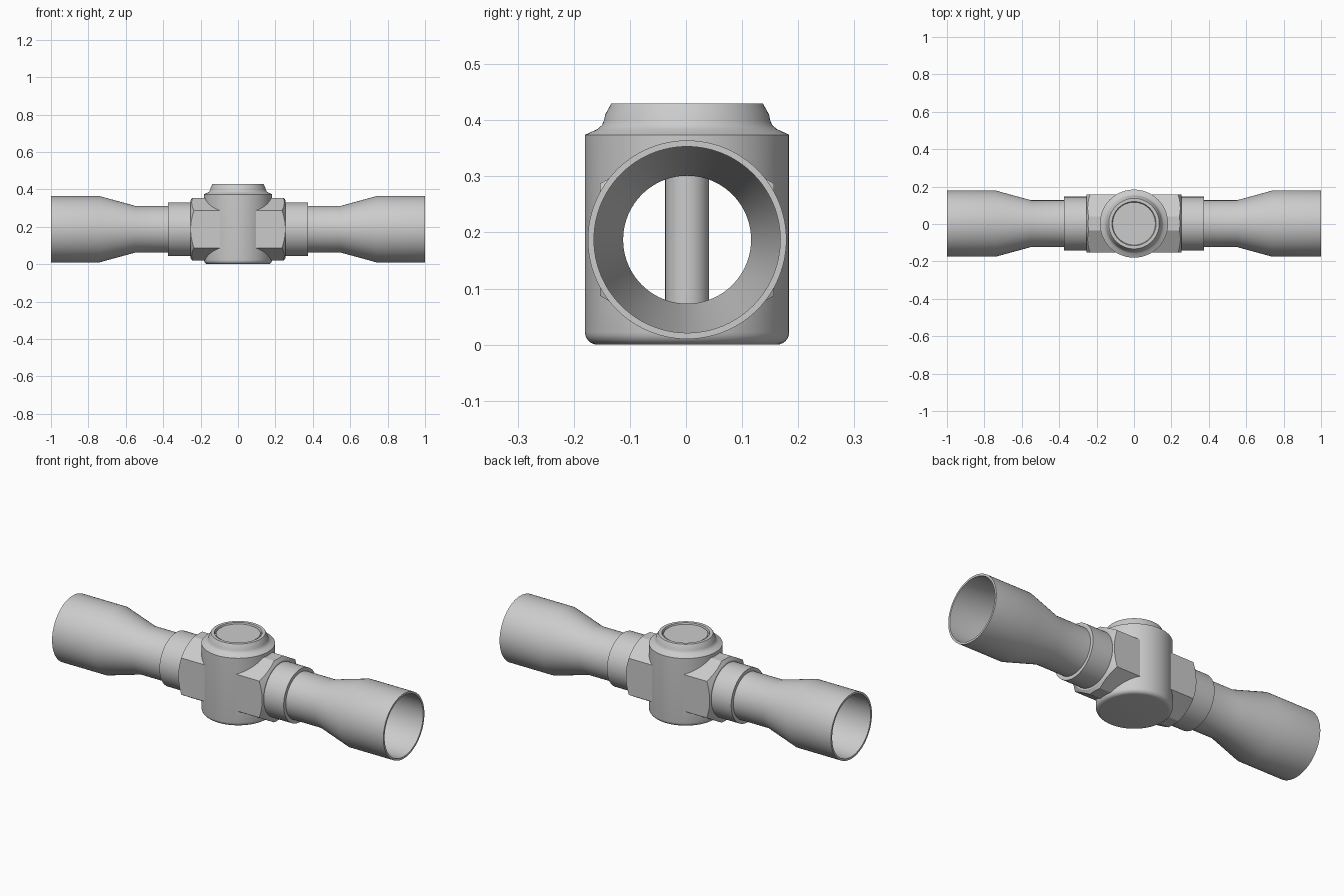
import bpy, bmesh
from math import radians, tau, cos, sin
from mathutils import Matrix, Vector

if "Cube" in bpy.data.objects:
    bpy.data.objects.remove(bpy.data.objects["Cube"])

CY, CZ = 0.002, 0.187          # pipe axis position
SEG = 96


def finish(name, bm):
    bmesh.ops.remove_doubles(bm, verts=bm.verts, dist=1e-5)
    bmesh.ops.recalc_face_normals(bm, faces=bm.faces)
    mesh = bpy.data.meshes.new(name)
    bm.to_mesh(mesh)
    bm.free()
    ob = bpy.data.objects.new(name, mesh)
    bpy.context.collection.objects.link(ob)
    smooth(ob)
    return ob


def smooth(ob):
    ob.data.shade_smooth()
    ob.data.set_sharp_from_angle(angle=radians(28))


def lathe(name, profile, axis, closed=False):
    """Revolve (radius, height) points around the vertical or the pipe axis."""
    bm = bmesh.new()
    rings = []
    for r, h in profile:
        ring = []
        for i in range(SEG):
            a = tau * i / SEG
            if axis == 'X':
                co = (h, CY + r * cos(a), CZ + r * sin(a))
            else:
                co = (r * cos(a), CY + r * sin(a), h)
            ring.append(bm.verts.new(co))
        rings.append(ring)
    pairs = list(zip(rings, rings[1:]))
    if closed:
        pairs.append((rings[-1], rings[0]))
    else:
        bm.faces.new(rings[0])
        bm.faces.new(rings[-1])
    for a, b in pairs:
        for i in range(SEG):
            j = (i + 1) % SEG
            bm.faces.new((a[i], a[j], b[j], b[i]))
    return finish(name, bm)


def boolean(ob, tool, operation):
    mod = ob.modifiers.new(operation, 'BOOLEAN')
    mod.operation, mod.object, mod.solver = operation, tool, 'EXACT'
    bpy.context.view_layer.objects.active = ob
    bpy.ops.object.modifier_apply(modifier=mod.name)
    bpy.data.objects.remove(tool)


# Wrench block: hexagon with trimmed top and bottom, its ends turned to a chamfer
hexagon = [(0.155, -0.1), (0.155, 0.1), (0.038, 0.168), (-0.038, 0.168),
           (-0.155, 0.1), (-0.155, -0.1), (-0.038, -0.168), (0.038, -0.168)]
bm = bmesh.new()
face = bm.faces.new([bm.verts.new((-0.3, CY + y, CZ + z)) for y, z in hexagon])
ext = bmesh.ops.extrude_face_region(bm, geom=[face])
bmesh.ops.translate(bm, vec=(0.6, 0, 0),
                    verts=[v for v in ext['geom'] if isinstance(v, bmesh.types.BMVert)])
block = finish("wrench_block", bm)
turned = lathe("end_turning", [(0.152, -0.255), (0.19, -0.232), (0.25, -0.2),
                               (0.25, 0.2), (0.19, 0.232), (0.152, 0.255)], 'X')
boolean(block, turned, 'INTERSECT')

# Upright body with rounded foot, shoulder, tapered neck and a recess for the window
R = 0.182
foot = [(R - 0.022 + 0.022 * sin(a), 0.022 - 0.022 * cos(a))
        for a in (radians(15 * k) for k in range(7))]
neck = [(R, 0.374), (0.160, 0.384), (0.152, 0.391), (0.148, 0.400),
        (0.146, 0.410), (0.135, 0.430), (0.118, 0.430), (0.114, 0.418)]
body = lathe("valve_body", foot + neck, 'Z')
boolean(body, block, 'UNION')

# Through bore
bore = lathe("bore_cutter", [(0.116, -0.4), (0.116, 0.4)], 'X')
boolean(body, bore, 'DIFFERENCE')
smooth(body)

# Window disc and the upright post inside the bore
lathe("window_disc", [(0.110, 0.410), (0.110, 0.425)], 'Z')
lathe("inner_post", [(0.039, 0.05), (0.039, 0.33)], 'Z')

# Pipe stubs with collar, waist and flared socket, one per side
stub = [(0.114, 0.20), (0.144, 0.20), (0.144, 0.375), (0.125, 0.375),
        (0.125, 0.55), (0.177, 0.74), (0.177, 1.0), (0.166, 1.0),
        (0.166, 0.74), (0.114, 0.55)]
for side, s in (("left", -1), ("right", 1)):
    lathe(side + "_pipe", [(r, s * x) for r, x in stub], 'X', closed=True)
